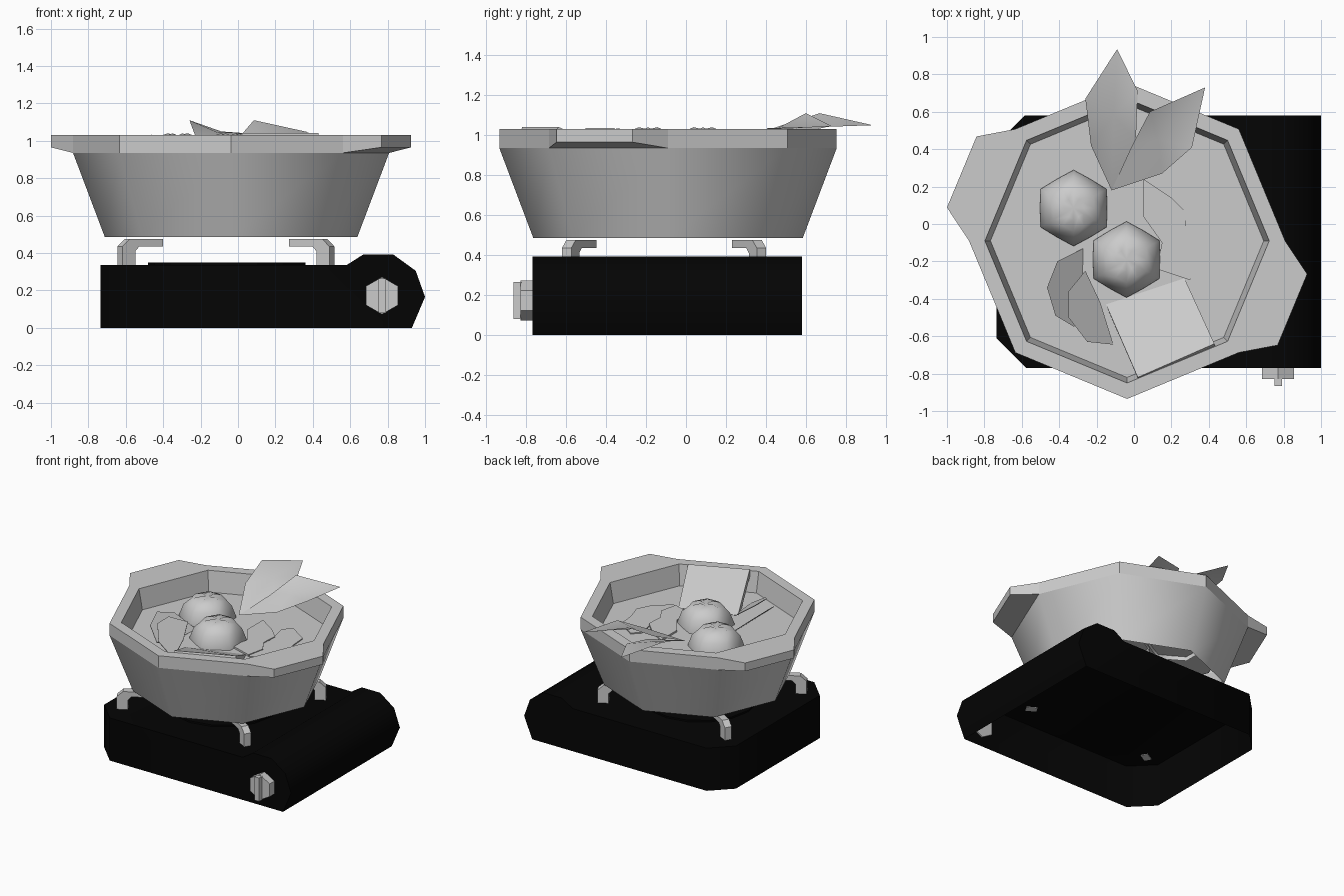
import bpy, bmesh, math
from mathutils import Vector, Matrix

cube = bpy.data.objects.get("Cube")
if cube:
    bpy.data.objects.remove(cube, do_unlink=True)


def material(name, value):
    m = bpy.data.materials.new(name)
    m.use_nodes = True
    m.diffuse_color = (value, value, value, 1)
    m.node_tree.nodes["Principled BSDF"].inputs["Base Color"].default_value = (value, value, value, 1)
    return m


GREY = material("light grey", 0.6)
BLACK = material("stove black", 0.0012)


def finish(name, bm, mat, angle=None):
    bmesh.ops.remove_doubles(bm, verts=bm.verts, dist=1e-5)
    bmesh.ops.recalc_face_normals(bm, faces=bm.faces)
    me = bpy.data.meshes.new(name)
    bm.to_mesh(me)
    bm.free()
    me.materials.append(mat)
    ob = bpy.data.objects.new(name, me)
    bpy.context.scene.collection.objects.link(ob)
    if angle:
        bpy.ops.object.select_all(action='DESELECT')
        ob.select_set(True)
        bpy.context.view_layer.objects.active = ob
        bpy.ops.object.shade_smooth_by_angle(angle=math.radians(angle))
    return ob


def prism(bm, points, offset):
    """Extrude a closed outline along an offset."""
    face = bm.faces.new([bm.verts.new(p) for p in points])
    out = bmesh.ops.extrude_face_region(bm, geom=[face], use_keep_orig=True)
    bmesh.ops.translate(bm, vec=offset, verts=[v for v in out["geom"] if isinstance(v, bmesh.types.BMVert)])


def ring(bm, n, r, z, centre, turn=0.0):
    return [bm.verts.new((centre[0] + r * math.cos(turn + math.tau * i / n),
                          centre[1] + r * math.sin(turn + math.tau * i / n), z)) for i in range(n)]


def bridge(bm, a, b):
    return [bm.faces.new((a[i - 1], a[i], b[i], b[i - 1])) for i in range(len(a))]


# Stove body: side profile with a gas canister hump, chamfered left corners
bm = bmesh.new()
profile = [(-.735, 0), (-.735, .335), (.58, .335), (.67, .392), (.83, .392), (.95, .305), (1, .165), (.93, 0)]
prism(bm, [(x, -.77, z) for x, z in profile], (0, 1.35, 0))
for y, sy in ((-.61, -1), (.43, 1)):
    bmesh.ops.bisect_plane(bm, geom=bm.verts[:] + bm.edges[:] + bm.faces[:],
                           plane_co=(-.735, y, 0), plane_no=(-1, sy, 0), clear_outer=True)
    bmesh.ops.holes_fill(bm, edges=[e for e in bm.edges if e.is_boundary])
bmesh.ops.recalc_face_normals(bm, faces=bm.faces)
# Open underside
under = [f for f in bm.faces if f.calc_center_median().z < 1e-4]
bmesh.ops.delete(bm, geom=under, context='FACES')
finish("stove_body", bm, BLACK, 50)

# Burner plate
bm = bmesh.new()
prism(bm, [(-.06 + .42 * math.cos(math.tau * i / 16), -.09 + .42 * math.sin(math.tau * i / 16), .337)
           for i in range(16)], (0, 0, .013))
finish("burner_plate", bm, BLACK)

# Pot supports: four bent brackets pointing inward
bracket = [(0, .33), (0, .435), (.045, .475), (.25, .475), (.25, .435), (.105, .435), (.08, .41), (.08, .33)]
for fb, sy in (("front", -1), ("back", 1)):
    for side, sx in (("right", -1), ("left", 1)):
        bm = bmesh.new()
        prism(bm, [(u, -.027, z) for u, z in bracket], (0, .054, 0))
        inward = math.atan2(-sy * .5, -sx * .866)
        bm.transform(Matrix.Translation((-.065 + sx * .567, -.11 + sy * .488, 0)) @ Matrix.Rotation(inward, 4, 'Z'))
        finish(f"pot_support_{fb}_{side}", bm, GREY)

# Knob: hexagonal dial with a grip bar
bm = bmesh.new()
prism(bm, [(.77 + .1 * math.sin(math.tau * i / 6), -.83, .172 + .1 * math.cos(math.tau * i / 6))
           for i in range(6)], (0, .07, 0))
prism(bm, [(.75, -.865, .08), (.79, -.865, .08), (.79, -.865, .264), (.75, -.865, .264)], (0, .04, 0))
finish("knob", bm, GREY)

# Pot: tapered octagon open below, rim band, inner wall
C = (-.037, -.09)
bm = bmesh.new()
bridge(bm, *[ring(bm, 8, r, z, C) for r, z in ((.675, .485), (.845, .935))])
finish("pot_body", bm, GREY, 50)

bm = bmesh.new()
levels = [ring(bm, 8, r, z, C) for r, z in ((.845, .935), (.845, 1.03), (.76, 1.03), (.73, .87))]
for a, b in zip(levels, levels[1:]):
    bridge(bm, a, b)
finish("pot_rim", bm, GREY)

# Two handles on opposite sides of the rim
for name, turn in (("right", 0), ("left", math.pi)):
    rot = Matrix.Rotation(turn, 3, 'Z')
    outline = [(-.845, 0), (-.963, .178), (-.805, .558), (-.5975, .5975)]
    lo, hi = [], []
    bm = bmesh.new()
    for i, (x, y) in enumerate(outline):
        p = rot @ Vector((x, y, 0)) + Vector((*C, 0))
        lo.append(bm.verts.new((p.x, p.y, .965 if i in (1, 2) else .935)))
        hi.append(bm.verts.new((p.x, p.y, 1.03)))
    bm.faces.new(lo)
    bm.faces.new(hi)
    bridge(bm, lo, hi)
    finish(f"handle_{name}", bm, GREY)

# Soup surface
bm = bmesh.new()
bm.faces.new(ring(bm, 8, .732, .872, C))
finish("soup", bm, GREY)

# Mushroom caps: six-sided domes with a shallow star in the top
for name, c in (("back", (-.323, .085)), ("front", (-.04, -.19))):
    bm = bmesh.new()
    rows = []
    for r, z, dip in ((.205, .84, 0), (.203, .885, 0), (.172, .965, 0), (.125, 1.02, .015), (.06, 1.04, .016)):
        row = ring(bm, 12, r, z, c, math.pi / 6)
        for v in row[0::2]:
            v.co.z -= dip
        for v in row[1::2]:
            v.co.xy = Vector(c) + (v.co.xy - Vector(c)) * .88
        rows.append(row)
    for a, b in zip(rows, rows[1:]):
        bridge(bm, a, b)
    tip = bm.verts.new((*c, 1.028))
    for i in range(12):
        bm.faces.new((rows[-1][i - 1], rows[-1][i], tip))
    finish(f"mushroom_{name}", bm, GREY, 80)


# Leaves: two-sided blades folded along a midrib
def leaf(name, left, mid, right):
    bm = bmesh.new()
    sides = [[bm.verts.new(p) for p in s] for s in (left, right)]
    rib = [bm.verts.new(p) for p in mid]
    for s in sides:
        bm.faces.new((rib[0], s[0], rib[1]))
        bm.faces.new((rib[1], s[0], s[1]))
        bm.faces.new((rib[1], s[1], rib[2]))
    finish(name, bm, GREY, 60)


leaf("leaf_left", [(-.23, .42, 1.03), (-.26, .67, 1.11)],
     [(-.12, .18, .9), (-.11, .58, 1.045), (-.09, .935, 1.05)],
     [(.01, .45, .985), (.02, .71, 1.042)])
leaf("leaf_right", [(-.01, .42, 1.0), (.085, .6, 1.11)],
     [(-.12, .18, .9), (.13, .45, 1.03), (.38, .73, 1.045)],
     [(.15, .27, .96), (.31, .41, 1.035)])

# Seaweed sheets leaning out of the soup
for name, outline, edge, slope in (
        ("outer", [(-.27, -.13), (-.41, -.2), (-.465, -.34), (-.42, -.49), (-.32, -.55), (-.28, -.35)], -.465, .85),
        ("inner", [(-.26, -.25), (-.35, -.36), (-.35, -.5), (-.25, -.63), (-.11, -.645), (-.18, -.42)], -.35, .65)):
    bm = bmesh.new()
    prism(bm, [(x, y, 1.035 - slope * (x - edge)) for x, y in outline], (0, 0, -.006))
    finish(f"seaweed_{name}", bm, GREY)

# Tofu slab resting on the front of the rim
bm = bmesh.new()
prism(bm, [(-.15, -.43, .875), (.02, -.82, 1.042), (.43, -.64, 1.042), (.27, -.29, .875)], (.006, -.017, -.045))
finish("tofu_slab", bm, GREY)

# Thin cabbage pieces floating on the soup
for i, outline in enumerate((
        [(.05, .24), (.2, .14), (.28, .06), (.27, -.07), (.33, -.16), (.3, -.3), (.12, -.24), (.15, -.1), (.05, .04)],
        [(.24, .2), (.3, .26), (.45, .16), (.46, .03), (.5, -.1), (.44, -.22), (.32, -.31), (.22, -.2), (.28, 0)])):
    bm = bmesh.new()
    prism(bm, [(x, y, .868) for x, y in outline], (0, 0, .018 - .006 * i))
    finish(f"cabbage_{i + 1}", bm, GREY)
